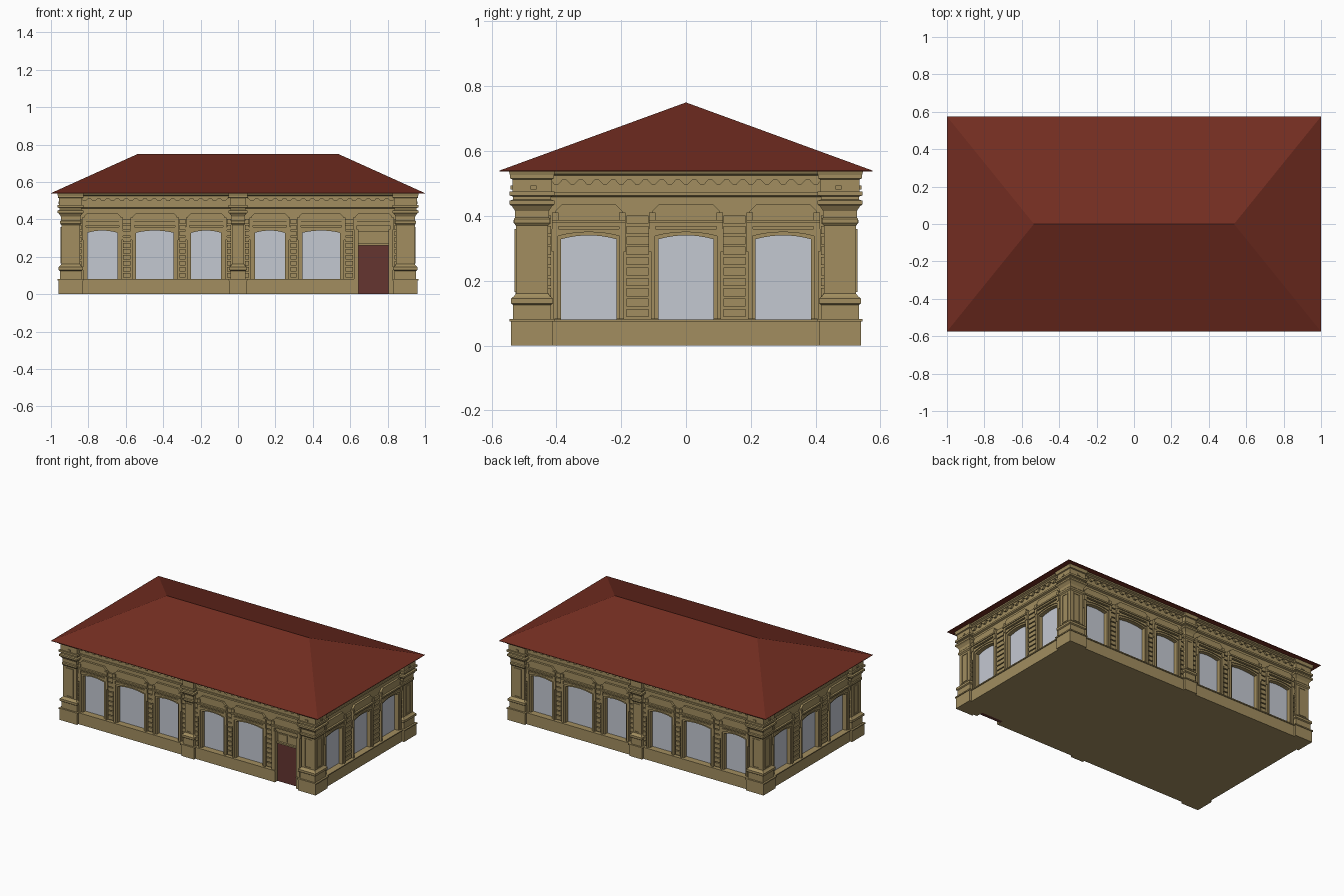
import bpy, bmesh, math

if "Cube" in bpy.data.objects:
    bpy.data.objects.remove(bpy.data.objects["Cube"])

HX, HY = 0.925, 0.505          # half sizes of the wall plane
PARTS = {}


def part(name):
    return PARTS.setdefault(name, bmesh.new())


def place(side, u, d, z):
    """Facade coordinates (along, outward, up) to world; side 0 front, 1 right, 2 back, 3 left."""
    x, y = u, -((HX if side % 2 else HY) + d)
    for _ in range(side):
        x, y = -y, x
    return x, y, z


def prism(name, side, pts, d0, d1):
    """Extrude a facade outline (u, z) between two outward depths."""
    bm = part(name)
    a = [bm.verts.new(place(side, u, d0, z)) for u, z in pts]
    b = [bm.verts.new(place(side, u, d1, z)) for u, z in pts]
    bm.faces.new(a)
    bm.faces.new(b[::-1])
    for i in range(len(pts)):
        j = (i + 1) % len(pts)
        bm.faces.new((a[j], a[i], b[i], b[j]))


def slab(name, side, u0, u1, z0, z1, d0, d1):
    prism(name, side, [(u0, z0), (u1, z0), (u1, z1), (u0, z1)], d0, d1)


def loft(name, cx, cy, hx, hy, profile):
    """Stack rectangles grown by the (offset, z) profile."""
    bm = part(name)
    rings = [[bm.verts.new((cx + sx * (hx + o), cy + sy * (hy + o), z))
              for sx, sy in ((-1, -1), (1, -1), (1, 1), (-1, 1))] for o, z in profile]
    bm.faces.new(rings[0][::-1])
    bm.faces.new(rings[-1])
    for a, b in zip(rings, rings[1:]):
        for i in range(4):
            j = (i + 1) % 4
            bm.faces.new((a[i], a[j], b[j], b[i]))


def arch(c, w):
    """Shallow arched window head, left to right."""
    return [(c - w + 2 * w * i / 8, 0.328 + 0.012 * (1 - (i / 4 - 1) ** 2)) for i in range(9)]


def surround(side, c, w, inner, outer, top, d):
    """Eared architrave around a window."""
    s, e = w + outer, w + outer + 0.007
    pts = [(c - s, 0.082), (c - s, 0.29), (c - e, 0.29), (c - e, top), (c + e, top), (c + e, 0.29),
           (c + s, 0.29), (c + s, 0.082), (c + w + inner, 0.082)]
    pts += [(u, z + inner) for u, z in arch(c, w + inner)][::-1] + [(c - w - inner, 0.082)]
    prism("window_surrounds", side, pts, -0.005, d)


def hood(side, c, w):
    """Chamfered hood panel with ledge and end brackets."""
    h = w + 0.025
    prism("window_hoods", side, [(c - h + 0.006, 0.385), (c + h - 0.006, 0.385), (c + h - 0.006, 0.415),
          (c + h - 0.026, 0.435), (c - h + 0.026, 0.435), (c - h + 0.006, 0.415)], -0.005, 0.014)
    slab("window_hoods", side, c - h, c + h, 0.368, 0.378, -0.005, 0.02)
    slab("window_hoods", side, c - h - 0.004, c + h + 0.004, 0.378, 0.388, -0.005, 0.027)
    for s in (-1, 1):
        a, b = sorted((c + s * (h - 0.016), c + s * (h + 0.004)))
        slab("window_hoods", side, a, b, 0.345, 0.41, -0.005, 0.02)


def panel_frame(side, c, w, z0, z1, d):
    """Thin raised rectangle on a pilaster face."""
    t = 0.006
    for a, b, p, q in ((c - w, c - w + t, z0, z1), (c + w - t, c + w, z0, z1),
                       (c - w, c + w, z0, z0 + t), (c - w, c + w, z1 - t, z1)):
        slab("pilaster_panels", side, a, b, p, q, d - 0.003, d + 0.004)


# Solid core behind the facades
loft("building_core", 0, 0, HX - 0.03, HY - 0.03, [(0, 0), (0, 0.538)])

long_side = [(s * c, w) for c, w in ((0.725, 0.08), (0.445, 0.10), (0.17, 0.08)) for s in (-1, 1)]
short_side = [(-0.3, 0.085), (0, 0.085), (0.3, 0.085)]
DOOR = 0.725

for side in range(4):
    is_long = side % 2 == 0
    half = HX if is_long else HY
    inner = half - 0.08
    bays = sorted(long_side if is_long else short_side)

    # Wall sheet with openings notched up from the plinth
    outline = [(-half + 0.03, 0.07)]
    for c, w in bays:
        door = side == 0 and c == DOOR
        head = [(c - w, 0.335), (c + w, 0.335)] if door else arch(c, w)
        outline += [(c - w, 0.07)] + head + [(c + w, 0.07)]
        hood(side, c, w)
        if door:
            # Door leaf, posts, transom with two small panels
            slab("door", side, c - w, c + w, 0, 0.26, -0.03, -0.006)
            slab("door_handle", side, c + w - 0.016, c + w - 0.01, 0.11, 0.15, -0.007, 0.002)
            slab("door_transom", side, c - w, c + w, 0.26, 0.335, -0.03, -0.01)
            slab("door_transom", side, c - w, c + w, 0.26, 0.27, -0.03, 0.004)
            for s in (-1, 1):
                m = c + s * 0.038
                slab("door_transom", side, m - 0.03, m + 0.03, 0.278, 0.325, -0.03, -0.004)
                p = c + s * (w + 0.012)
                slab("door_posts", side, p - 0.012, p + 0.012, 0, 0.345, -0.01, 0.021)
        else:
            slab("window_glass", side, c - w, c + w, 0.075, 0.342, -0.031, -0.018)
            surround(side, c, w, 0.0, 0.023, 0.352, 0.009)
            surround(side, c, w, 0.01, 0.023, 0.360, 0.016)
    outline += [(half - 0.03, 0.07), (half - 0.03, 0.538), (-half + 0.03, 0.538)]
    prism("walls", side, outline, -0.03, 0)

    # Plinth with top ledge, interrupted by the door
    spans = [(-half, DOOR - 0.08), (DOOR + 0.08, half)] if side == 0 else [(-half, half)]
    for a, b in spans:
        slab("plinth", side, a, b, 0, 0.074, -0.04, 0.02)
        slab("plinth", side, a, b, 0.074, 0.081, -0.04, 0.026)

    # Rusticated blocks filling the strips between frames and pilasters
    solid = [(c - w - 0.031, c + w + 0.031) for c, w in bays]
    solid += [(-half, -inner), (inner, half)] + ([(-0.037, 0.037)] if is_long else [])
    solid.sort()
    for (_, a), (b, _) in zip(solid, solid[1:]):
        if b - a > 0.008:
            for i in range(10):
                z = 0.088 + i * 0.032
                slab("rusticated_blocks", side, a, b, z, z + 0.025, -0.005, 0.010)

    # Toothed frieze under the cornice
    runs = [(-inner, -0.05), (0.05, inner)] if is_long else [(-inner, inner)]
    for a, b in runs:
        n = round((b - a) / 0.05)
        p = (b - a) / n
        teeth = [(a, 0.518)]
        for i in range(n):
            u = a + i * p
            teeth += [(u + k * p, z) for k, z in ((0.1, 0.512), (0.38, 0.497), (0.62, 0.497), (0.9, 0.512))]
        prism("frieze_teeth", side, teeth + [(b, 0.518)], 0, 0.016)

    # Pilaster face panels and small entablature squares
    for s in (-1, 1):
        panel_frame(side, s * (half - 0.03), 0.026, 0.165, 0.36, 0.02)
        m = s * (half - 0.035)
        slab("pilaster_panels", side, m - 0.009, m + 0.009, 0.482, 0.494, 0.02, 0.036)
    if is_long:
        panel_frame(side, 0, 0.02, 0.165, 0.36, 0.02)

# Pilasters at the corners and mid front/back
pilaster = [(0.015, 0), (0.015, 0.074), (0.02, 0.074), (0.02, 0.082), (0.008, 0.082), (0.008, 0.125),
            (0.015, 0.13), (0.015, 0.145), (0.006, 0.152), (0, 0.16), (0, 0.37), (0.006, 0.378),
            (0.006, 0.39), (0.002, 0.395), (0.002, 0.415), (0.012, 0.43), (0.019, 0.435), (0.019, 0.447),
            (0.009, 0.45), (0.009, 0.46), (0.02, 0.463), (0.02, 0.476), (0.011, 0.476), (0.011, 0.513),
            (0.018, 0.516), (0.018, 0.526), (0.022, 0.539)]
for sx in (-1, 1):
    for sy in (-1, 1):
        loft("corner_pilasters", sx * 0.895, sy * 0.475, 0.05, 0.05, pilaster)
for sy in (-1, 1):
    loft("middle_pilasters", 0, sy * 0.495, 0.032, 0.03, pilaster)

# Cornice around the whole building
loft("cornice", 0, 0, HX, HY, [(0, 0.458), (0.012, 0.463), (0.012, 0.474), (0.004, 0.474), (0.004, 0.515),
                               (0.02, 0.516), (0.02, 0.525), (0.03, 0.53), (0.034, 0.539)])

# Hipped roof with thin eaves
bm = part("roof")
low, eave = [[bm.verts.new((sx, sy * 0.575, z)) for sx, sy in ((-1, -1), (1, -1), (1, 1), (-1, 1))]
             for z in (0.537, 0.54)]
r0, r1 = bm.verts.new((-0.535, 0, 0.75)), bm.verts.new((0.535, 0, 0.75))
bm.faces.new(low[::-1])
for i in range(4):
    j = (i + 1) % 4
    bm.faces.new((low[i], low[j], eave[j], eave[i]))
bm.faces.new((eave[0], eave[1], r1, r0))
bm.faces.new((eave[1], eave[2], r1))
bm.faces.new((eave[2], eave[3], r0, r1))
bm.faces.new((eave[3], eave[0], r0))

# Colours and objects
COLOURS = {"ochre": (0.36, 0.27, 0.115, 1), "roof": (0.17, 0.026, 0.015, 1),
           "glass": (0.55, 0.58, 0.64, 1), "door": (0.13, 0.035, 0.03, 1)}
MATS = {}
for key, colour in COLOURS.items():
    MATS[key] = bpy.data.materials.new(key)
    MATS[key].diffuse_color = colour
USES = {"roof": "roof", "window_glass": "glass", "door": "door", "door_handle": "door"}
for name, bm in PARTS.items():
    bmesh.ops.recalc_face_normals(bm, faces=bm.faces[:])
    mesh = bpy.data.meshes.new(name)
    bm.to_mesh(mesh)
    bm.free()
    mesh.materials.append(MATS[USES.get(name, "ochre")])
    bpy.context.collection.objects.link(bpy.data.objects.new(name, mesh))

for m in bpy.data.materials:
    if m.users and not m.is_grease_pencil:
        m.use_nodes = True
        m.node_tree.nodes["Principled BSDF"].inputs["Base Color"].default_value = m.diffuse_color
